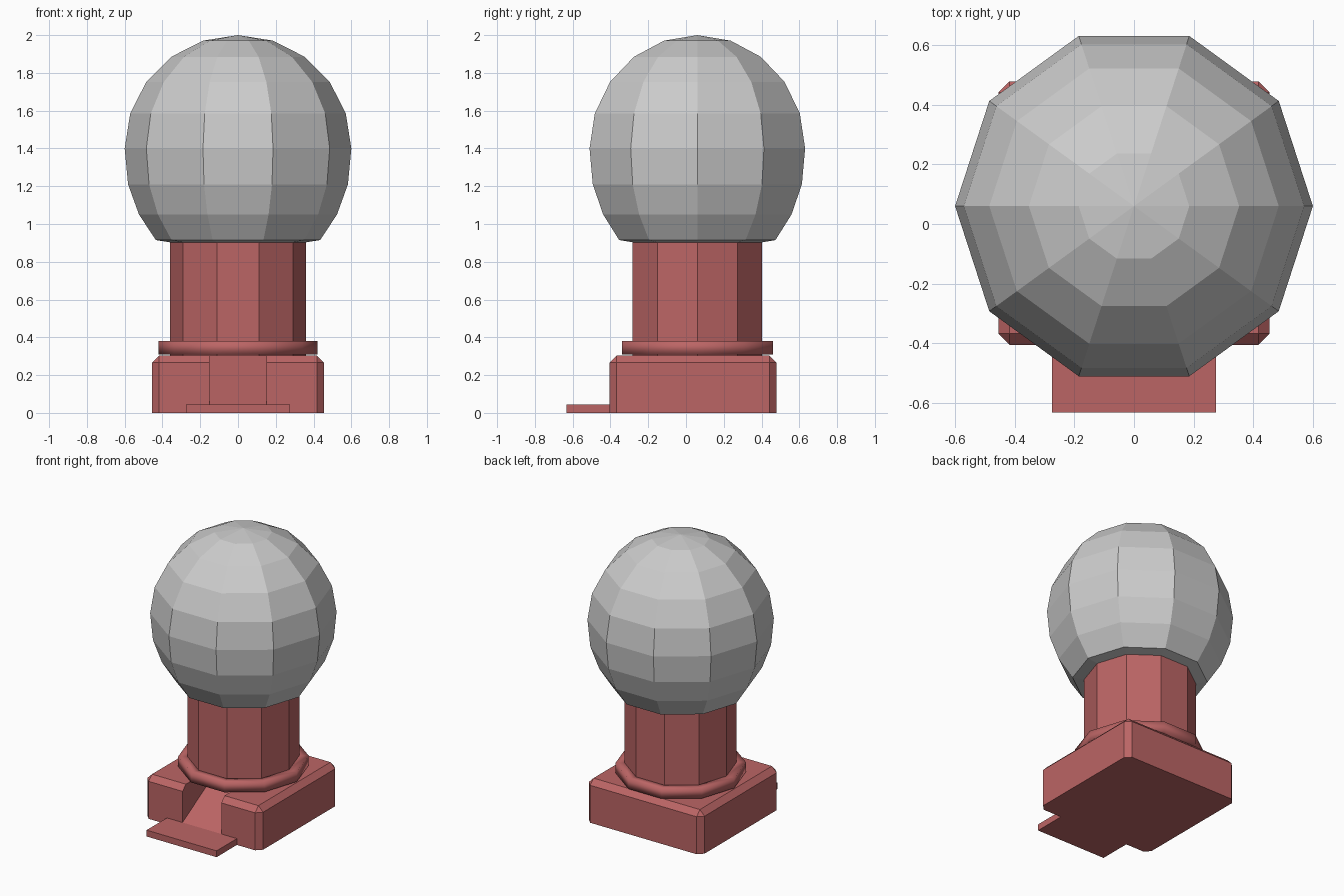
import bpy, bmesh
from math import cos, sin, pi

if "Cube" in bpy.data.objects:
    bpy.data.objects.remove(bpy.data.objects["Cube"])

CY = 0.06      # turned parts sit slightly behind the middle
SIDES = 10

red = bpy.data.materials.new("red_paint")
red.diffuse_color = (0.5, 0.13, 0.13, 1)
red.use_nodes = True
red.node_tree.nodes["Principled BSDF"].inputs["Base Color"].default_value = red.diffuse_color


def finish(name, bm, mat=None, smooth=False):
    bmesh.ops.recalc_face_normals(bm, faces=bm.faces)
    me = bpy.data.meshes.new(name)
    bm.to_mesh(me)
    bm.free()
    for p in me.polygons:
        p.use_smooth = smooth
    if mat:
        me.materials.append(mat)
    ob = bpy.data.objects.new(name, me)
    bpy.context.collection.objects.link(ob)
    return ob


def lathe(name, profile, mat=None, smooth=False, closed=False):
    """Turn (radius, z) points around the machine's axis."""
    bm = bmesh.new()
    rings = []
    for r, z in profile:
        if r == 0:
            rings.append([bm.verts.new((0, CY, z))] * SIDES)
        else:
            rings.append([bm.verts.new((r * cos(2 * pi * i / SIDES),
                                        CY + r * sin(2 * pi * i / SIDES), z))
                          for i in range(SIDES)])
    pairs = list(zip(rings, rings[1:]))
    if closed:
        pairs.append((rings[-1], rings[0]))
    for a, b in pairs:
        for i in range(SIDES):
            j = (i + 1) % SIDES
            bm.faces.new(list(dict.fromkeys((a[i], a[j], b[j], b[i]))))
    return finish(name, bm, mat, smooth)


def prism(name, x, yz, mat=None):
    """Extrude a side profile of (y, z) points from -x to x."""
    bm = bmesh.new()
    f = bm.faces.new([bm.verts.new((-x, y, z)) for y, z in yz])
    ext = bmesh.ops.extrude_face_region(bm, geom=[f])["geom"]
    for v in ext:
        if isinstance(v, bmesh.types.BMVert):
            v.co.x = x
    return finish(name, bm, mat)


# globe: sphere rings, widened slightly towards the open neck
upper = [(0.6 * sin(pi * k / 10), 1.4 + 0.6 * cos(pi * k / 10)) for k in range(1, 6)]
lathe("globe", [(0, 2.0)] + upper +
      [(0.582, 1.21), (0.524, 1.05), (0.435, 0.915), (0.34, 0.9)])

# column and the softly shaded collar around its foot
lathe("column", [(0, 0.91), (0.36, 0.91), (0.36, 0.3), (0, 0.3)], red)
lathe("collar", [(0.35, 0.38), (0.42, 0.38), (0.42, 0.31), (0.35, 0.31)],
      red, smooth=True, closed=True)

# base block with chamfered top and corners
base = prism("base", 0.455, [(-0.405, 0), (0.478, 0), (0.478, 0.303), (-0.405, 0.303)], red)
bm = bmesh.new()
bm.from_mesh(base.data)
edges = [e for e in bm.edges if max(v.co.z for v in e.verts) > 0.2]
bmesh.ops.bevel(bm, geom=edges, offset=0.037, segments=1, affect='EDGES')
bm.to_mesh(base.data)
bm.free()

# sloping chute cut into the front of the base
cutter = prism("chute_cutter", 0.152,
               [(-0.5, 0.045), (-0.405, 0.045), (0.04, 0.303), (0.04, 0.32), (-0.5, 0.32)])
cutter.hide_render = True
cutter.hide_set(True)
cut = base.modifiers.new("chute", 'BOOLEAN')
cut.operation = 'DIFFERENCE'
cut.solver = 'EXACT'
cut.object = cutter

# thin tray in front of the chute
prism("tray", 0.275, [(-0.633, 0), (-0.39, 0), (-0.39, 0.045), (-0.633, 0.045)], red)
